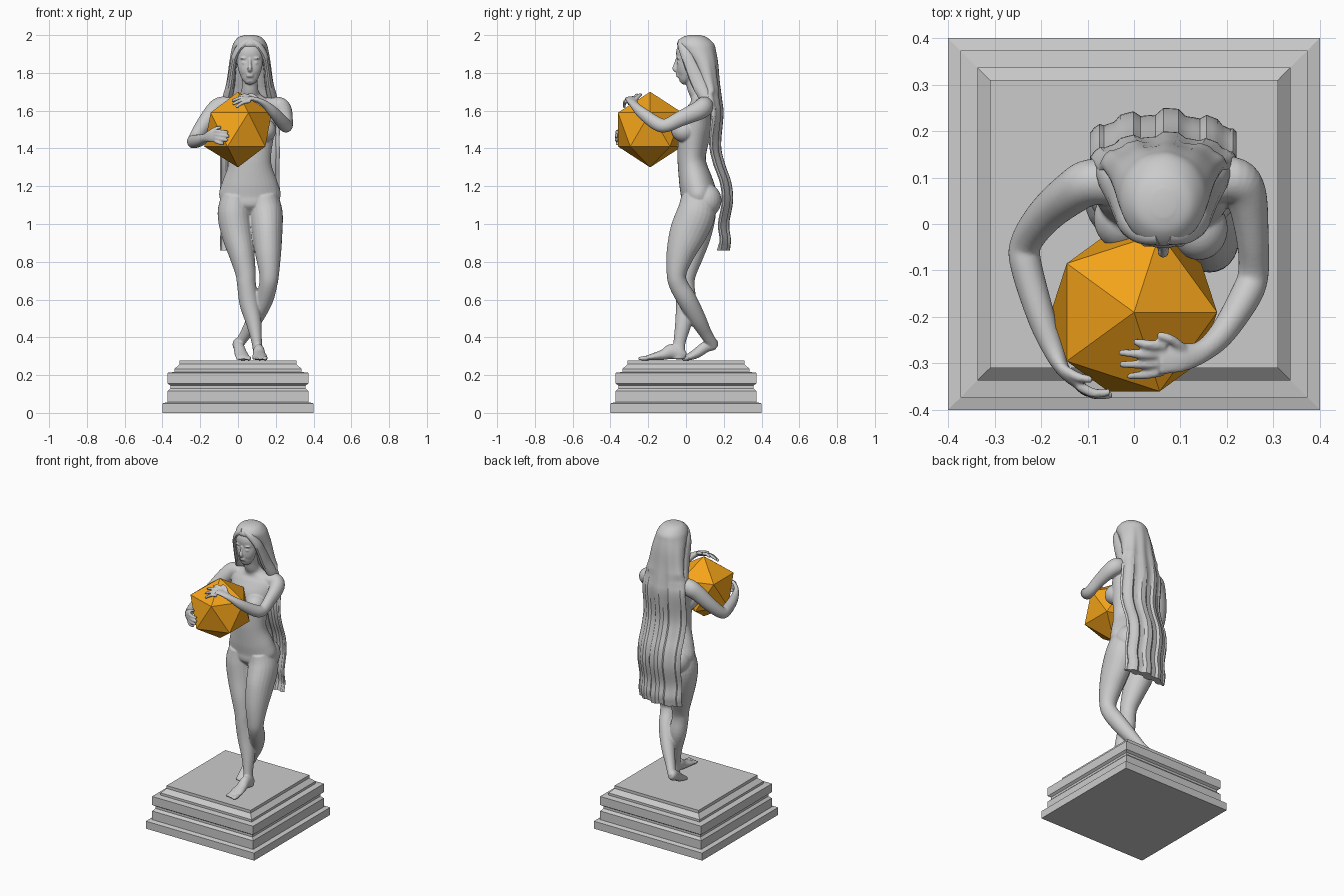
import bpy, bmesh, math
from mathutils import Vector, Matrix

CX = 0.063  # figure's centre line


def spline(pts, n):
    """Catmull-Rom through tuples of any length"""
    out = []
    for i in range(len(pts) - 1):
        p = [pts[max(i - 1, 0)], pts[i], pts[i + 1], pts[min(i + 2, len(pts) - 1)]]
        for k in range(n):
            t = k / n
            out.append([0.5 * (2 * b + (c - a) * t + (2 * a - 5 * b + 4 * c - d) * t * t
                               + (3 * b - a - 3 * c + d) * t ** 3) for a, b, c, d in zip(*p)])
    return out + [list(pts[-1])]


def loft(bm, pts, ref='X', n=5, sides=24, rib=None):
    """Closed tube through (x, y, z, radius along ref, other radius)"""
    ref = Vector((1, 0, 0)) if ref == 'X' else Vector((0, 0, 1))
    rows = spline(pts, n)
    pos = [Vector(r[:3]) for r in rows]
    rings = []
    for i, r in enumerate(rows):
        t = (pos[min(i + 1, len(pos) - 1)] - pos[max(i - 1, 0)]).normalized()
        if rib:
            t = Vector((0, 0, -1))
        u = (ref - t * ref.dot(t)).normalized()
        v = t.cross(u)
        ring = []
        for k in range(sides):
            a = 2 * math.pi * k / sides
            off = u * math.cos(a) * r[3] + v * math.sin(a) * r[4]
            if rib:
                off += rib(k, a, r)
            ring.append(bm.verts.new(pos[i] + off))
        rings.append(ring)
    for a, b in zip(rings, rings[1:]):
        for k in range(sides):
            j = (k + 1) % sides
            bm.faces.new((a[k], a[j], b[j], b[k]))
    bm.faces.new(rings[0][::-1])
    bm.faces.new(rings[-1])


def ball(bm, c, r):
    m = Matrix.Translation(c) @ Matrix.Diagonal((*r, 1))
    bmesh.ops.create_uvsphere(bm, u_segments=24, v_segments=16, radius=1, matrix=m)


def finish(bm, name):
    bmesh.ops.recalc_face_normals(bm, faces=bm.faces)
    me = bpy.data.meshes.new(name)
    bm.to_mesh(me)
    bm.free()
    ob = bpy.data.objects.new(name, me)
    bpy.context.collection.objects.link(ob)
    return ob


# Stepped square pedestal
bm = bmesh.new()
prev = None
for w, z in [(.40, 0), (.40, .05), (.373, .057), (.373, .115), (.358, .13), (.358, .145),
             (.373, .155), (.373, .212), (.337, .217), (.337, .232), (.31, .258), (.31, .277)]:
    ring = [bm.verts.new((sx * w, sy * w, z)) for sx, sy in ((-1, -1), (1, -1), (1, 1), (-1, 1))]
    if prev:
        for k in range(4):
            bm.faces.new((prev[k], prev[(k + 1) % 4], ring[(k + 1) % 4], ring[k]))
    else:
        bm.faces.new(ring[::-1])
    prev = ring
bm.faces.new(prev)
finish(bm, "pedestal")

# Icosahedron held in the arms
bm = bmesh.new()
bmesh.ops.create_icosphere(bm, subdivisions=1, radius=.2, matrix=Matrix.Translation((0, -.19, 1.5)))
gem = finish(bm, "icosahedron")
mat = bpy.data.materials.new("orange")
mat.diffuse_color = (.91, .37, .01, 1)
gem.data.materials.append(mat)

# Torso and neck
bm = bmesh.new()
loft(bm, [(CX, .06, 1.05, .05, .05), (CX, .065, 1.09, .13, .09), (CX, .068, 1.15, .163, .095),
          (CX, .053, 1.22, .147, .09), (CX, .035, 1.30, .118, .078), (CX, .03, 1.36, .112, .075),
          (CX, .04, 1.45, .125, .083), (CX, .055, 1.53, .14, .088), (CX, .07, 1.60, .15, .07),
          (CX, .075, 1.645, .125, .052), (CX, .068, 1.68, .06, .045), (CX, .05, 1.72, .043, .043),
          (CX, .035, 1.80, .042, .045)], sides=32)
for x, y in ((-.025, .012), (.14, -.01)):
    ball(bm, (x, y, 1.495), (.062, .068, .062))
for x in (-.018, .143):
    ball(bm, (x, .108, 1.125), (.078, .08, .088))

# Standing leg and bent leg
loft(bm, [(-.01, .06, 1.15, .075, .085), (-.02, .06, 1.06, .088, .098), (-.005, .045, .95, .083, .09),
          (.02, .02, .84, .068, .075), (.04, .0, .74, .054, .055), (.045, -.005, .68, .05, .05),
          (.06, .0, .58, .052, .053), (.085, -.015, .47, .04, .043), (.10, -.035, .37, .027, .032),
          (.108, -.038, .31, .028, .036), (.108, -.038, .285, .026, .034)])
loft(bm, [(.135, .06, 1.15, .075, .085), (.148, .055, 1.06, .088, .102), (.155, .01, .95, .08, .098),
          (.16, -.03, .84, .068, .075), (.165, -.05, .74, .053, .053), (.16, -.04, .68, .048, .05),
          (.138, .005, .6, .048, .052), (.09, .06, .5, .042, .045), (.042, .105, .42, .03, .033),
          (.01, .135, .37, .025, .03), (0, .142, .345, .02, .025)])

# Feet with toes
loft(bm, [(.108, -.003, .3, .018, .018), (.108, -.03, .312, .032, .028), (.11, -.075, .325, .04, .03),
          (.112, -.12, .308, .028, .034), (.115, -.17, .298, .019, .04), (.115, -.212, .29, .012, .038)], 'Z')
loft(bm, [(-.006, .168, .368, .016, .016), (-.003, .145, .365, .032, .026), (.004, .105, .35, .03, .028),
          (.015, .055, .315, .026, .034), (.025, .015, .296, .018, .038), (.03, -.005, .29, .012, .034)], 'Z')
for i in range(5):
    w, r = -.03 + i * .015, .012 if i == 4 else .0085
    for x, y in ((.115, -.205), (.028, .01)):
        e = y - .036 - .003 * i + (0 if y < 0 else .012)
        loft(bm, [(x + w, y, .29, r, r), (x + w, (y + e) / 2, .289, r, r), (x + w, e, .287, r * .6, r * .7)],
             'Z', 3, 10)

# Arms
loft(bm, [(.15, .085, 1.63, .04, .045), (.21, .095, 1.622, .052, .05), (.24, .065, 1.60, .05, .045),
          (.255, -.03, 1.557, .041, .035), (.257, -.105, 1.522, .036, .033), (.24, -.155, 1.532, .037, .034),
          (.19, -.235, 1.59, .03, .028), (.145, -.275, 1.632, .02, .024), (.10, -.287, 1.657, .014, .032),
          (.055, -.288, 1.666, .011, .036)], 'Z')
loft(bm, [(-.03, .085, 1.63, .045, .045), (-.09, .09, 1.62, .053, .05), (-.13, .07, 1.59, .05, .047),
          (-.19, .02, 1.51, .043, .04), (-.232, -.04, 1.445, .036, .034), (-.232, -.09, 1.437, .036, .034),
          (-.2, -.2, 1.443, .032, .03), (-.172, -.275, 1.455, .024, .022), (-.148, -.32, 1.465, .032, .014),
          (-.112, -.35, 1.465, .036, .011)], 'Z')


def finger(a, b, lift):
    a, b = Vector(a), Vector(b)
    m = (a + b) / 2 + Vector(lift)
    loft(bm, [(*a, .011, .011), (*m, .0105, .0105), (*b, .0075, .0075)], 'Z' if abs(a.z - b.z) < .06 else 'X', 4, 10)


# Fingers: four and a thumb on each hand
for i, tip in enumerate([(.0, -.253, 1.67), (-.032, -.276, 1.652), (-.03, -.302, 1.633), (-.012, -.328, 1.617)]):
    finger((.065, -.262 - i * .018, 1.671 - i * .007), tip, (0, -.002, .01))
finger((.105, -.268, 1.66), (.05, -.238, 1.685), (0, .006, .008))
for i, tip in enumerate([(-.052, -.362, 1.486), (-.047, -.368, 1.464), (-.053, -.368, 1.442), (-.075, -.36, 1.422)]):
    finger((-.12, -.348, 1.492 - i * .018), tip, (0, -.009, 0))
finger((-.155, -.31, 1.482), (-.09, -.335, 1.513), (0, -.006, .006))

# Head, face, nose, lips, eyes, brows
ball(bm, (CX, .05, 1.89), (.08, .095, .095))
loft(bm, [(CX, -.026, 1.747, .016, .012), (CX, -.015, 1.76, .036, .03), (CX, -.002, 1.79, .053, .045),
          (CX, .0, 1.83, .065, .05), (CX, .004, 1.865, .069, .052), (CX, .01, 1.91, .07, .062),
          (CX, .03, 1.97, .05, .05)])
loft(bm, [(CX, -.048, 1.872, .007, .008), (CX, -.055, 1.845, .008, .01), (CX, -.06, 1.822, .013, .013),
          (CX, -.05, 1.808, .009, .008)], sides=12)
for z in (1.783, 1.794):
    ball(bm, (CX, -.043, z), (.02, .01, .006))
for s in (-1, 1):
    ball(bm, (CX + s * .03, -.037, 1.853), (.014, .011, .008))
    ball(bm, (CX + s * .031, -.038, 1.878), (.022, .013, .006))
body = finish(bm, "figure_body")
rem = body.modifiers.new("fuse", 'REMESH')
rem.mode, rem.voxel_size, rem.use_smooth_shade = 'VOXEL', .0048, True
smo = body.modifiers.new("soften", 'SMOOTH')
smo.factor, smo.iterations = .5, 4


# Long wavy hair: ribbed loft, strands step in and out towards the bottom
def strands(k, a, r):
    f = min(1, max(0, (1.97 - r[2]) / .5))
    step = .010 if (k // 3) % 2 else -.004
    curve = -.028 * math.cos(a) ** 2 * f * (r[2] < 1.7)
    return Vector((0, step * f * math.copysign(1, -math.sin(a)) * abs(math.sin(a)) + curve, 0))


bm = bmesh.new()
loft(bm, [(CX, .045, 2.0, .025, .03), (CX, .045, 1.988, .062, .065), (CX, .05, 1.955, .088, .097),
          (CX, .066, 1.915, .099, .092), (CX, .095, 1.85, .110, .073), (CX, .12, 1.75, .124, .055),
          (CX, .148, 1.65, .148, .038), (CX, .165, 1.58, .157, .026), (CX, .158, 1.42, .158, .018),
          (CX, .178, 1.32, .158, .018), (CX, .213, 1.22, .158, .017), (CX, .223, 1.12, .158, .016),
          (CX, .203, 1.0, .157, .016), (CX, .212, .92, .157, .016), (CX, .205, .88, .157, .02),
          (CX, .2, .86, .157, .022)], sides=60, rib=strands)
# Locks framing the face
for s in (-1, 1):
    loft(bm, [(CX + s * .008, -.022, 1.965, .02, .022), (CX + s * .045, -.02, 1.943, .02, .024),
              (CX + s * .077, .002, 1.895, .018, .03), (CX + s * .09, .03, 1.83, .018, .035),
              (CX + s * .1, .065, 1.75, .022, .04), (CX + s * .118, .105, 1.67, .026, .035),
              (CX + s * .13, .14, 1.6, .02, .025)], sides=12)
hair = finish(bm, "long_hair")
bpy.context.view_layer.objects.active = hair
hair.select_set(True)
bpy.ops.object.shade_smooth_by_angle(angle=math.radians(35))
